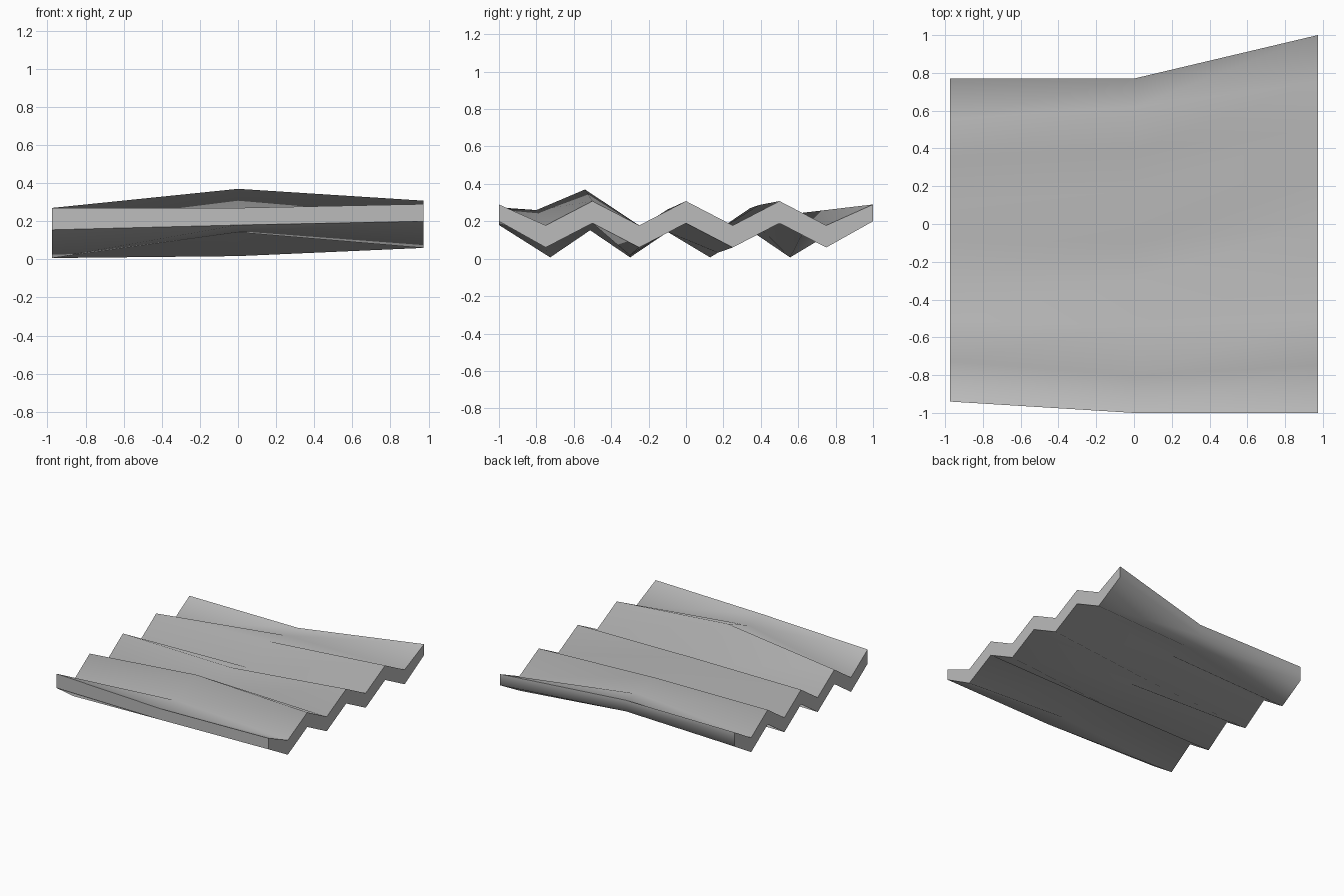
import bpy, bmesh, math

if "Cube" in bpy.data.objects:
    bpy.data.objects.remove(bpy.data.objects["Cube"], do_unlink=True)

grey = bpy.data.materials.new("sheet grey")
grey.use_nodes = True
colour = (0.5, 0.5, 0.5, 1)
grey.diffuse_color = colour
grey.node_tree.nodes["Principled BSDF"].inputs["Base Color"].default_value = colour


def zigzag(front, back, ridge, valley, front_rim, back_rim):
    """Evenly folded cross-section: four folds from front to back."""
    heights = [front_rim] + [valley, ridge] * 3 + [valley, back_rim]
    return [(front + (back - front) * i / 8, z) for i, z in enumerate(heights)]


# Cross-sections: x position, top line (y, z), rim thickness
middle = [(-1.0, 0.27), (-0.8, 0.26), (-0.54, 0.37), (-0.3, 0.135), (-0.1, 0.262),
          (0.17, 0.15), (0.39, 0.287), (0.62, 0.245), (0.77, 0.25)]
sections = [
    (-0.975, zigzag(-0.94, 0.77, 0.27, 0.125, 0.27, 0.25), 0.115),
    (0.0, middle, 0.09),
    (0.973, zigzag(-1.0, 1.0, 0.308, 0.178, 0.29, 0.29), 0.09),
]

# Folded sheet: closed loops bridged along x and capped at both ends
bm = bmesh.new()
loops = []
for x, top, rim in sections:
    loop = [bm.verts.new((x, y, z)) for y, z in top]
    for i in reversed(range(9)):
        y, z = top[i]
        loop.append(bm.verts.new((x, y, z - (rim if i in (0, 8) else 0.118))))
    loops.append(loop)
for a, b in zip(loops, loops[1:]):
    for i in range(len(a)):
        j = (i + 1) % len(a)
        bm.faces.new((a[i], b[i], b[j], a[j]))
for loop in (loops[0], loops[-1]):
    for i in range(8):
        bm.faces.new((loop[i], loop[i + 1], loop[16 - i], loop[17 - i]))
bmesh.ops.recalc_face_normals(bm, faces=bm.faces)

mesh = bpy.data.meshes.new("folded_sheet")
bm.to_mesh(mesh)
bm.free()
mesh.materials.append(grey)
sheet = bpy.data.objects.new("folded_sheet", mesh)
bpy.context.collection.objects.link(sheet)

# Soft folds, crisp ends
bpy.ops.object.select_all(action="DESELECT")
sheet.select_set(True)
bpy.context.view_layer.objects.active = sheet
bpy.ops.object.shade_smooth_by_angle(angle=math.radians(75))

# Flat front rim
for face in mesh.polygons:
    if face.normal.y < -0.95:
        face.use_smooth = False
